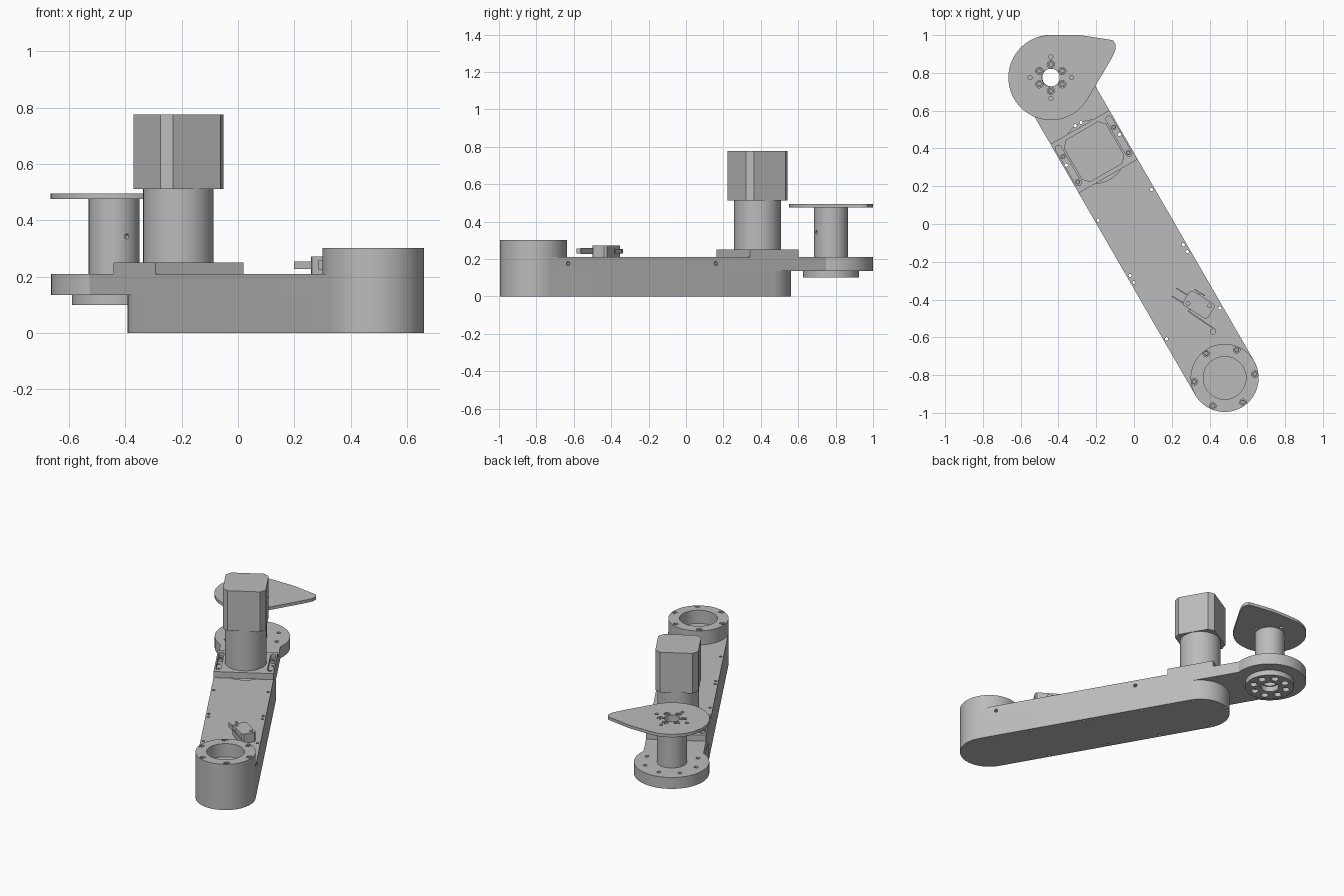
import bpy, bmesh, math
from mathutils import Matrix, Vector

if "Cube" in bpy.data.objects:
    bpy.data.objects.remove(bpy.data.objects["Cube"])

mat = bpy.data.materials.new("metal_grey")
mat.diffuse_color = (0.5, 0.5, 0.5, 1)
mat.use_nodes = True
mat.node_tree.nodes["Principled BSDF"].inputs["Base Color"].default_value = mat.diffuse_color

# Frames: arm runs along its local x from the shoulder; others sit at their own centres
ARM = Matrix.Translation((0.48, -0.815, 0)) @ Matrix.Rotation(math.radians(120), 4, 'Z')
TIP = Matrix.Translation((-0.44, 0.775, 0))
SWITCH = Matrix.Translation((0.343, -0.427, 0)) @ Matrix.Rotation(math.radians(-32), 4, 'Z')
LEN, MOTOR, R = 1.837, 1.383, 0.18


def arc(cx, cy, r, a0=0, a1=360, n=64):
    full = abs(a1 - a0) == 360
    k = n if full else n + 1
    return [(cx + r * math.cos(math.radians(a0 + (a1 - a0) * i / n)),
             cy + r * math.sin(math.radians(a0 + (a1 - a0) * i / n))) for i in range(k)]


def rect(x0, x1, y0, y1, c=0):
    if not c:
        return [(x0, y0), (x1, y0), (x1, y1), (x0, y1)]
    return [(x0 + c, y0), (x1 - c, y0), (x1, y0 + c), (x1, y1 - c),
            (x1 - c, y1), (x0 + c, y1), (x0, y1 - c), (x0, y0 + c)]


def slot(x0, x1, y, r, n=16):
    return arc(x1, y, r, -90, 90, n) + arc(x0, y, r, 90, 270, n)


def ring(r, n, start=0, cx=0, cy=0):
    return [(cx + r * math.cos(math.radians(start + 360 * i / n)),
             cy + r * math.sin(math.radians(start + 360 * i / n))) for i in range(n)]


def solids(name, parts, frame):
    """One object from several (outline, z0, z1) extrusions."""
    bm = bmesh.new()
    for pts, z0, z1 in parts:
        f = bm.faces.new([bm.verts.new((x, y, z0)) for x, y in pts])
        top = bmesh.ops.extrude_face_region(bm, geom=[f])["geom"]
        bmesh.ops.translate(bm, vec=(0, 0, z1 - z0),
                            verts=[v for v in top if isinstance(v, bmesh.types.BMVert)])
    bmesh.ops.recalc_face_normals(bm, faces=bm.faces[:])
    me = bpy.data.meshes.new(name)
    bm.to_mesh(me)
    bm.free()
    me.materials.append(mat)
    ob = bpy.data.objects.new(name, me)
    bpy.context.collection.objects.link(ob)
    ob.matrix_world = frame
    return ob


def activate(ob):
    bpy.ops.object.select_all(action='DESELECT')
    ob.select_set(True)
    bpy.context.view_layer.objects.active = ob


def part(name, shapes, frame, cuts=()):
    """Extruded part with drilled cuts and smooth rounds."""
    ob = solids(name, shapes, frame)
    activate(ob)
    for cut in cuts:
        cutter = solids("cutter", cut[0], cut[1]) if isinstance(cut, tuple) else solids("cutter", cut, frame)
        bpy.context.view_layer.update()
        activate(ob)
        m = ob.modifiers.new("drill", 'BOOLEAN')
        m.operation, m.object, m.solver = 'DIFFERENCE', cutter, 'EXACT'
        bpy.ops.object.modifier_apply(modifier=m.name)
        bpy.data.objects.remove(cutter)
    bpy.ops.object.shade_smooth_by_angle(angle=math.radians(30))
    return ob


def drills(points, r, z0, z1, n=16):
    return [(arc(x, y, r, n=n), z0, z1) for x, y in points]


def socket_screws(name, points, r, z, frame):
    part(name, drills(points, r, z - 0.03, z), frame, [drills(points, r * 0.55, z - 0.015, z + 0.1, 6)])


# Arm housing: lower tray and upper plate that carries on to the tip disc
pairs = [(s, w) for s in (0.333, 0.678, 0.72, 1.058, 1.395) for w in (-0.163, 0.163)]
pairs += [(1.552, 0.018), (1.552, -0.018)]
through = drills(pairs, 0.009, -0.1, 0.4, 12)
part("arm_lower", [(arc(MOTOR, 0, R, -90, 90, 32) + arc(0, 0, R, 90, 270, 32), 0, 0.135)], ARM, [through])

neck = math.degrees(math.asin(R / 0.225))
outline = arc(0, 0, R, 90, 270, 32) + arc(LEN, 0, 0.225, neck - 180, 180 - neck, 64)
side = ARM @ Matrix.Rotation(math.radians(90), 4, 'X')
side_holes = (drills([(0.11, 0.175), (1.022, 0.175)], 0.011, 0.15, 0.25, 12), side)
part("arm_upper", [(outline, 0.135, 0.21)], ARM,
     [through, [(arc(MOTOR, 0, 0.168), 0.15, 0.3), (arc(LEN, 0, 0.047), 0, 0.4)],
      drills(ring(0.165, 8, 22.5, LEN), 0.012, 0.18, 0.3), side_holes])

# Shoulder boss with recess and screws
bolts = ring(0.162, 6, 7)
part("shoulder_boss", [(arc(0, 0, R), 0.21, 0.302)], ARM,
     [[(arc(0, 0, 0.113), 0.215, 0.4)], drills(bolts, 0.0175, 0.27, 0.4)])
socket_screws("shoulder_screws", bolts, 0.014, 0.299, ARM)

# Motor mount plate with two adjusting slots
slots = [(slot(MOTOR - 0.1, MOTOR + 0.11, w, 0.016), 0.225, 0.4) for w in (-0.155, 0.155)]
part("motor_plate", [(rect(MOTOR - 0.15, MOTOR + 0.15, -R, R), 0.21, 0.25)], ARM, [through, slots])
socket_screws("plate_screws", [(MOTOR + s, w) for s in (-0.095, 0.06) for w in (-0.155, 0.155)],
              0.0135, 0.243, ARM)

# Motor: round gearbox under a chamfered square body
part("gearbox", [(arc(MOTOR, 0, 0.125), 0.25, 0.512)], ARM)
part("motor_body", [(rect(MOTOR - 0.129, MOTOR + 0.129, -0.129, 0.129, 0.032), 0.512, 0.776)], ARM)

# Tip: bearing flange below, hollow column, cam plate on top
bore = [(arc(0, 0, 0.047), 0, 0.6)]
part("tip_flange", [(arc(0, 0, 0.15), 0.1, 0.135)], TIP,
     [[(arc(0, 0, 0.055), 0, 0.6)], drills(ring(0.104, 8, 22.5), 0.023, 0.05, 0.125)])
probe = TIP @ Matrix.Translation((0, 0, 0.343)) @ Matrix.Rotation(math.radians(-60), 4, 'Z') \
    @ Matrix.Rotation(math.radians(90), 4, 'Y')
part("tip_column", [(arc(0, 0, 0.09), 0.21, 0.475)], TIP,
     [bore, (drills([(0, 0)], 0.009, 0.07, 0.15), probe)])

cam_bolts = ring(0.07, 6, 30)
nose = [(0.335, 0.13), (0.342, 0.15), (0.341, 0.178), (0.33, 0.196), (0.31, 0.201), (0.154, 0.225)]
part("cam_plate", [(arc(0, 0, 0.225, 90, 330, 64) + [(0.313, 0.087)] + nose, 0.475, 0.495)], TIP,
     [bore, drills(cam_bolts, 0.0195, 0.4, 0.6) + drills(ring(0.11, 4), 0.011, 0.4, 0.6)])
socket_screws("cam_screws", cam_bolts, 0.016, 0.494, TIP)

# Limit switch: body, terminals, lever and roller
pegs = [(-0.052, -0.025), (0.052, 0.025)]
part("switch_body", [(rect(-0.078, 0.078, -0.046, 0.046, 0.012), 0.21, 0.272)], SWITCH,
     [drills(pegs, 0.01, 0.255, 0.3)])
part("switch_terminals", [(rect(-0.146, -0.07, y - 0.003, y + 0.003), 0.228, 0.254)
                          for y in (-0.037, 0.011)]
     + [(rect(-0.063, 0.003, 0.054, 0.06), 0.228, 0.254),
        (rect(-0.034, -0.026, 0.04, 0.056), 0.228, 0.254)], SWITCH)
part("switch_lever", [([(-0.03, -0.062), (0.15, -0.069), (0.15, -0.063), (-0.03, -0.056)], 0.226, 0.258),
                      (rect(-0.03, -0.02, -0.06, -0.04), 0.226, 0.258)], SWITCH)
part("switch_roller", [(arc(0.14, -0.082, 0.015, n=24), 0.229, 0.255)], SWITCH)
